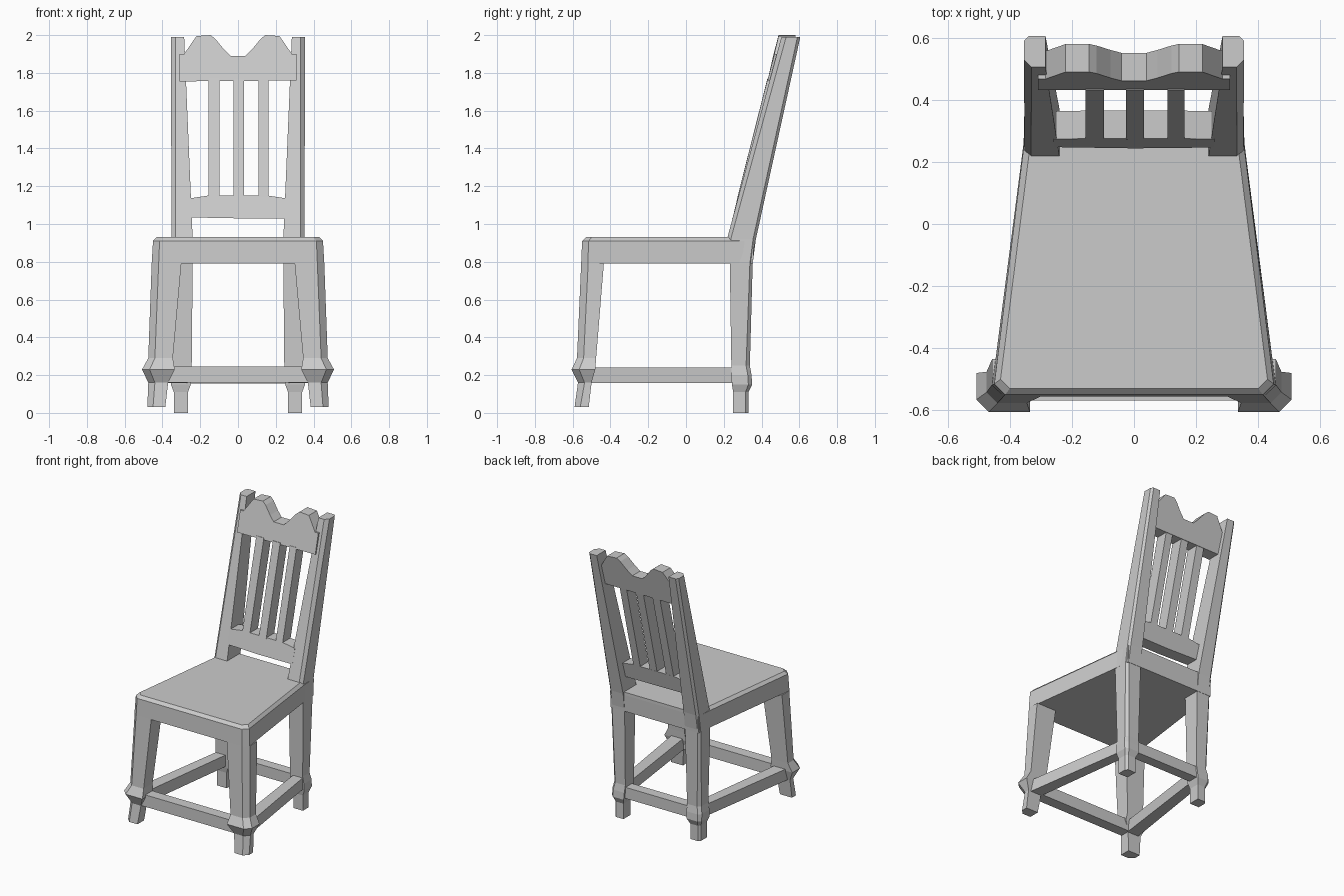
import bpy, bmesh


def loft(name, rings, mirror=False):
    """Skin a stack of equal-length point rings and cap both ends."""
    bm = bmesh.new()
    vs = [[bm.verts.new(p) for p in r] for r in rings]
    n = len(rings[0])
    for a, b in zip(vs, vs[1:]):
        for i in range(n):
            j = (i + 1) % n
            bm.faces.new((a[i], a[j], b[j], b[i]))
    bm.faces.new(vs[0][::-1])
    bm.faces.new(vs[-1])
    bmesh.ops.remove_doubles(bm, verts=bm.verts, dist=0.0005)
    bmesh.ops.recalc_face_normals(bm, faces=bm.faces)
    me = bpy.data.meshes.new(name)
    bm.to_mesh(me)
    bm.free()
    ob = bpy.data.objects.new(name, me)
    bpy.context.collection.objects.link(ob)
    if mirror:
        m = ob.modifiers.new("mirror", 'MIRROR')
        m.use_mirror_merge = False
    return ob


def section(z, xi, xo, yf, yb, cf, cb):
    """Leg cross-section with chamfered outer front (cf) and back (cb) corners."""
    return [(xi, yf, z), (xo - cf, yf, z), (xo, yf + cf, z),
            (xo, yb - cb, z), (xo - cb, yb, z), (xi, yb, z)]


def symmetric(half, z):
    return [(x, y, z) for x, y in half] + [(-x, y, z) for x, y in half[::-1]]


# Seat with softened top edge
loft("seat", [
    symmetric([(0.42, -0.555), (0.457, -0.52), (0.357, 0.25), (0.35, 0.355)], 0.79),
    symmetric([(0.415, -0.55), (0.45, -0.515), (0.355, 0.25), (0.35, 0.36)], 0.91),
    symmetric([(0.40, -0.53), (0.43, -0.50), (0.335, 0.25), (0.33, 0.36)], 0.93)])

# Front legs with flared ankle
loft("front_leg", [section(*s) for s in [
    (0.03, 0.385, 0.48, -0.59, -0.515, 0.03, 0),
    (0.16, 0.37, 0.475, -0.572, -0.50, 0.035, 0),
    (0.23, 0.335, 0.508, -0.606, -0.48, 0.04, 0),
    (0.29, 0.345, 0.475, -0.577, -0.476, 0.035, 0),
    (0.79, 0.30, 0.457, -0.555, -0.435, 0.037, 0)]], True)

# Back legs that continue up as raked posts
loft("back_post", [section(*s) for s in [
    (0.00, 0.265, 0.34, 0.25, 0.33, 0, 0.015),
    (0.11, 0.265, 0.34, 0.25, 0.33, 0, 0.015),
    (0.15, 0.25, 0.355, 0.243, 0.35, 0, 0.02),
    (0.20, 0.247, 0.355, 0.24, 0.347, 0, 0.02),
    (0.25, 0.245, 0.345, 0.24, 0.338, 0, 0.02),
    (0.79, 0.24, 0.355, 0.232, 0.353, 0, 0.015),
    (0.92, 0.24, 0.352, 0.217, 0.37, 0.02, 0.015),
    (1.99, 0.285, 0.355, 0.505, 0.605, 0.025, 0.015)]], True)


def back_part(name, outline):
    """Front-view outline given thickness and leaned to the back's rake."""
    def place(x, z, depth):
        bow = 0.012 * (1 - (x / 0.3) ** 2)
        return (x, 0.222 + (z - 0.93) * 0.253 - bow * 0.3 + depth, z)
    return loft(name, [[place(x, z, d) for x, z in outline] for d in (0.0, 0.09)])


# Back panel: lower rail, slats and scalloped crest
back_part("lower_rail", [(-0.26, 1.035), (0, 1.03), (0.26, 1.03), (0.26, 1.135),
                         (0.16, 1.15), (-0.16, 1.15), (-0.26, 1.135)])
for x0, x1 in [(-0.157, -0.097), (-0.025, 0.033), (0.108, 0.162)]:
    back_part("slat", [(x0, 1.14), (x1, 1.14), (x1, 1.77), (x0, 1.77)])
crest = [(0.04, 1.89), (0.075, 1.925), (0.12, 1.98), (0.145, 2.0),
         (0.22, 1.995), (0.285, 1.90), (0.31, 1.90)]
back_part("crest", [(-0.31, 1.755), (0.31, 1.76)] + crest[::-1] + [(-x, z) for x, z in crest])


def stretcher(name, a, b, c, d, z0, z1, mirror=False):
    plan = (a, b, c, d)
    return loft(name, [[(x, y, z) for x, y in plan] for z in (z0, z1)], mirror)


# Stretchers joining the ankles
stretcher("front_stretcher", (-0.38, -0.568), (0.38, -0.568), (0.38, -0.49), (-0.38, -0.49), 0.16, 0.245)
stretcher("back_stretcher", (-0.28, 0.262), (0.28, 0.262), (0.28, 0.335), (-0.28, 0.335), 0.155, 0.235)
stretcher("side_stretcher", (0.365, -0.50), (0.455, -0.50), (0.34, 0.27), (0.265, 0.27), 0.157, 0.24, True)
